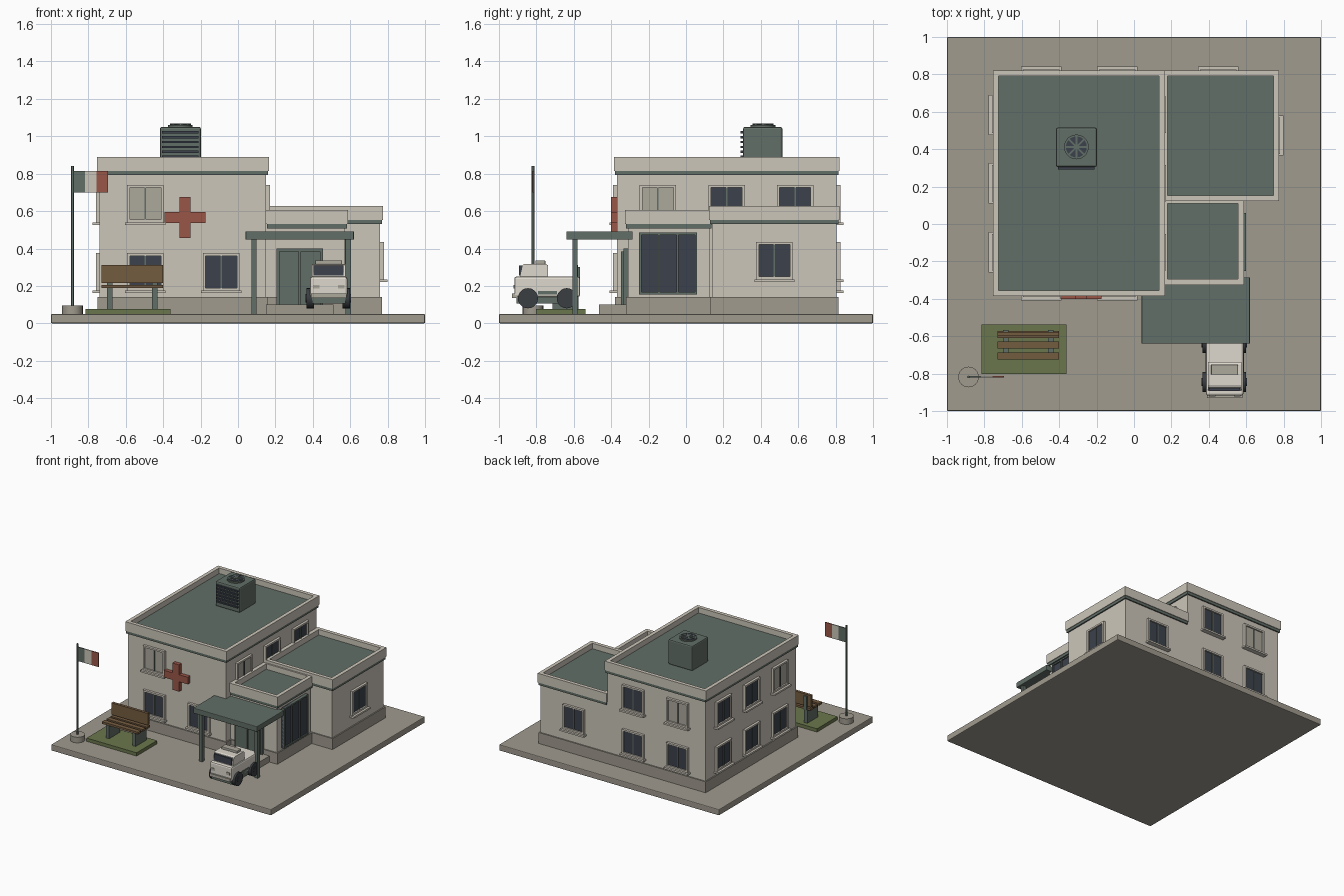
import bpy, bmesh, math
from mathutils import Matrix, Vector

if "Cube" in bpy.data.objects:
    bpy.data.objects.remove(bpy.data.objects["Cube"])


def mat(name, r, g, b):
    m = bpy.data.materials.new(name)
    lin = lambda c: ((c / 255 + 0.055) / 1.055) ** 2.4
    m.diffuse_color = (lin(r), lin(g), lin(b), 1)
    m.use_nodes = True
    m.node_tree.nodes["Principled BSDF"].inputs["Base Color"].default_value = m.diffuse_color
    return m


WALL = mat("wall_cream", 204, 198, 186)
STONE = mat("stone_grey", 160, 155, 143)
GREEN = mat("grey_green", 98, 110, 103)
GLASS = mat("dark_glass", 60, 66, 76)
BLIND = mat("blind_grey", 172, 168, 156)
WOOD = mat("bench_brown", 116, 92, 64)
GRASS = mat("grass_green", 106, 118, 76)
RED = mat("brick_red", 152, 86, 72)
WHITE = mat("van_white", 222, 217, 206)
TYRE = mat("tyre_black", 58, 62, 66)


def boxes(name, items, loc=(0, 0, 0), rot=0, bevel=0):
    """One object from boxes (x0, x1, y0, y1, z0, z1, material)."""
    bm = bmesh.new()
    mats = []
    for x0, x1, y0, y1, z0, z1, m in items:
        if m not in mats:
            mats.append(m)
        M = Matrix.Translation(((x0 + x1) / 2, (y0 + y1) / 2, (z0 + z1) / 2)) @ \
            Matrix.Diagonal((x1 - x0, y1 - y0, z1 - z0, 1))
        vs = bmesh.ops.create_cube(bm, size=1, matrix=M)["verts"]
        for f in {f for v in vs for f in v.link_faces}:
            f.material_index = mats.index(m)
    return finish(name, bm, mats, loc, rot, bevel)


def finish(name, bm, mats, loc=(0, 0, 0), rot=0, bevel=0):
    me = bpy.data.meshes.new(name)
    bm.to_mesh(me)
    bm.free()
    for m in mats:
        me.materials.append(m)
    ob = bpy.data.objects.new(name, me)
    ob.location = loc
    ob.rotation_euler.z = rot
    bpy.context.collection.objects.link(ob)
    if bevel:
        mod = ob.modifiers.new("bevel", "BEVEL")
        mod.width, mod.segments = bevel, 2
    return ob


def cyl(name, c, r, h, m, axis="Z", n=24):
    bm = bmesh.new()
    R = Matrix.Rotation(math.pi / 2, 4, "Y") if axis == "X" else Matrix()
    bmesh.ops.create_cone(bm, cap_ends=True, segments=n, radius1=r, radius2=r, depth=h,
                          matrix=Matrix.Translation(c) @ R)
    for f in bm.faces:
        f.smooth = len(f.verts) == 4
    for e in bm.edges:
        e.smooth = all(f.smooth for f in e.link_faces)
    return finish(name, bm, [m])


# Ground slab
boxes("ground_slab", [(-1, 1, -1, 1, 0, 0.05, STONE)], bevel=0.006)


# Building blocks: plinth, walls, cornice band, parapet ring, flat roof
def block(name, x0, x1, y0, y1, top, left):
    o, t = 0.015, 0.03
    a, b, c, d = x0 - (o if left else 0), x1 + o, y0 - o, y1 + o
    zb = top - 0.075
    boxes(name + "_walls", [(x0, x1, y0, y1, 0.05, zb, WALL)])
    boxes(name + "_plinth", [(a + 0.005, b - 0.005, c + 0.005, d - 0.005, 0.05, 0.14, STONE)])
    boxes(name + "_cornice", [(a + 0.005, b - 0.005, c + 0.005, d - 0.005, zb - 0.022, zb, GREEN)])
    boxes(name + "_parapet", [(a, b, c, c + t, zb, top, WALL), (a, b, d - t, d, zb, top, WALL),
                              (a, a + t, c + t, d - t, zb, top, WALL),
                              (b - t, b, c + t, d - t, zb, top, WALL)])
    boxes(name + "_roof", [(a + t, b - t, c + t, d - t, zb, top - 0.045, GREEN)])


block("main_building", -0.74, 0.15, -0.37, 0.805, 0.89, True)
block("side_wing", 0.15, 0.76, 0.138, 0.805, 0.627, False)
block("entrance", 0.15, 0.572, -0.31, 0.125, 0.605, False)


# Windows: local -y is outwards
def window(x, y, z, rot, glass=GLASS):
    w, h, t, d = 0.0975, 0.10, 0.014, 0.02
    boxes("window", [(-w, w, -d, 0, h - t, h, WALL), (-w, w, -d, 0, -h, t - h, WALL),
                     (-w, t - w, -d, 0, t - h, h - t, WALL), (w - t, w, -d, 0, t - h, h - t, WALL),
                     (t - w, w - t, -0.008, 0, t - h, h - t, glass),
                     (-0.004, 0.004, -0.014, 0, t - h, h - t, GREEN),
                     (-0.108, 0.108, -0.038, 0, -h - 0.014, -h, WALL)], (x, y, z), rot)


LOW, HIGH, Q = 0.275, 0.64, math.pi / 2
window(-0.495, -0.37, LOW, 0)
window(-0.09, -0.37, LOW, 0)
window(-0.495, -0.37, HIGH, 0, BLIND)
for y in (-0.15, 0.217, 0.583):
    light = BLIND if y < 0 else GLASS
    window(-0.74, y, LOW, -Q)
    window(-0.74, y, HIGH, -Q, light)
    window(0.15, y, HIGH, Q, light)
for x in (-0.495, -0.09):
    window(x, 0.805, LOW, 2 * Q)
    window(x, 0.805, HIGH, 2 * Q, BLIND if x < -0.3 else GLASS)
window(0.45, 0.805, 0.335, 2 * Q)
window(0.76, 0.473, 0.335, Q)

# Red cross on the front wall
boxes("wall_cross", [(-0.313, -0.255, -0.402, -0.37, 0.455, 0.675, RED),
                     (-0.393, -0.313, -0.402, -0.37, 0.536, 0.594, RED),
                     (-0.255, -0.175, -0.402, -0.37, 0.536, 0.594, RED)])

# Large side glazing of the entrance
glaz = [(0.57, 0.588, -0.25, 0.06, 0.155, 0.485, GLASS)]
glaz += [(0.57, 0.598, y - 0.006, y + 0.006, 0.155, 0.485, GREEN) for y in (-0.244, -0.145, -0.045, 0.054)]
glaz += [(0.57, 0.598, -0.25, 0.06, z, z + 0.012, GREEN) for z in (0.155, 0.473)]
boxes("entrance_glazing", glaz)

# Door, step, canopy
boxes("door", [(0.205, 0.455, -0.335, -0.31, 0.10, 0.40, GREEN),
               (0.22, 0.326, -0.348, -0.33, 0.10, 0.385, GREEN),
               (0.334, 0.44, -0.348, -0.33, 0.10, 0.385, GREEN)])
boxes("door_step", [(0.15, 0.51, -0.465, -0.31, 0.05, 0.10, STONE)])
boxes("canopy", [(0.04, 0.62, -0.64, -0.285, 0.447, 0.492, GREEN)], bevel=0.005)
for x in (0.085, 0.59):
    boxes("canopy_post", [(x - 0.014, x + 0.014, -0.607, -0.579, 0.05, 0.45, GREEN)])

# Roof cooling unit with louvres and fan
boxes("cooling_unit", [(-0.418, -0.198, 0.305, 0.515, 0.845, 1.05, GREEN)], bevel=0.01)
boxes("cooling_louvres", [(-0.405, -0.21, 0.292, 0.31, z, z + 0.012, GLASS)
                          for z in [0.885 + 0.026 * i for i in range(6)]])
cyl("fan_ring", (-0.308, 0.412, 1.053), 0.066, 0.016, GREEN, n=32)
cyl("fan_disc", (-0.308, 0.412, 1.057), 0.056, 0.014, GLASS, n=32)
cyl("fan_hub", (-0.308, 0.412, 1.06), 0.014, 0.016, GREEN, n=16)
for i in range(4):
    boxes("fan_blade", [(-0.056, 0.056, -0.005, 0.005, 0, 0.006, GREEN)],
          (-0.308, 0.412, 1.061), i * math.pi / 4)

# Lawn patch and bench
boxes("lawn", [(-0.815, -0.36, -0.802, -0.537, 0.05, 0.077, GRASS)])
boxes("bench_seat", [(-0.73, -0.4, y, y + 0.038, 0.188, 0.205, WOOD) for y in (-0.725, -0.666, -0.61)])
boxes("bench_back", [(-0.73, -0.4, -0.6, -0.577, 0.215, 0.312, WOOD)])
boxes("bench_legs", [(x, x + 0.03, y0, y1, z0, z1, GREEN) for x in (-0.7, -0.46)
                     for y0, y1, z0, z1 in ((-0.715, -0.575, 0.07, 0.188), (-0.577, -0.567, 0.188, 0.30))])

# Flagpole with a three-stripe flag
cyl("flagpole_base", (-0.885, -0.818, 0.073), 0.055, 0.046, STONE)
cyl("flagpole", (-0.885, -0.818, 0.465), 0.007, 0.75, GREEN, n=12)
boxes("flag", [(-0.88 + 0.062 * i, -0.818 + 0.062 * i, -0.822, -0.814, 0.70, 0.815, m)
               for i, m in enumerate((GREEN, WALL, RED))])

# Van: body, cab extruded from a side profile, glass, lights, wheels
boxes("van_body", [(0.385, 0.585, -0.918, -0.567, 0.14, 0.25, WHITE)], bevel=0.012)
boxes("van_chassis", [(0.395, 0.575, -0.905, -0.58, 0.105, 0.142, GREEN)])
boxes("van_stripes", [(x, x + 0.004, -0.79, -0.69, 0.155, 0.172, GREEN) for x in (0.382, 0.584)])
bm = bmesh.new()
prof = [(-0.89, 0.245), (-0.875, 0.312), (-0.862, 0.318), (-0.75, 0.318), (-0.738, 0.31), (-0.738, 0.245)]
face = bm.faces.new([bm.verts.new((0.395, y, z)) for y, z in prof])
ext = bmesh.ops.extrude_face_region(bm, geom=[face])["geom"]
bmesh.ops.translate(bm, vec=Vector((0.18, 0, 0)), verts=[g for g in ext if isinstance(g, bmesh.types.BMVert)])
bmesh.ops.recalc_face_normals(bm, faces=bm.faces)
finish("van_cab", bm, [WHITE])
boxes("van_windscreen", [(0.405, 0.565, -0.892, -0.87, 0.255, 0.308, GLASS)])
boxes("van_light_bar", [(0.412, 0.556, -0.805, -0.752, 0.315, 0.337, BLIND)], bevel=0.004)
boxes("van_headlights", [(x, x + 0.035, -0.923, -0.91, 0.185, 0.205, BLIND) for x in (0.40, 0.535)])
boxes("van_bumper", [(0.39, 0.58, -0.93, -0.90, 0.135, 0.16, BLIND)])
for x, s in ((0.385, -1), (0.58, 1)):
    for y in (-0.845, -0.637):
        cyl("van_wheel", (x, y, 0.134), 0.054, 0.04, TYRE, "X", 20)
        cyl("van_hub", (x + s * 0.019, y, 0.134), 0.022, 0.008, TYRE, "X", 16)
